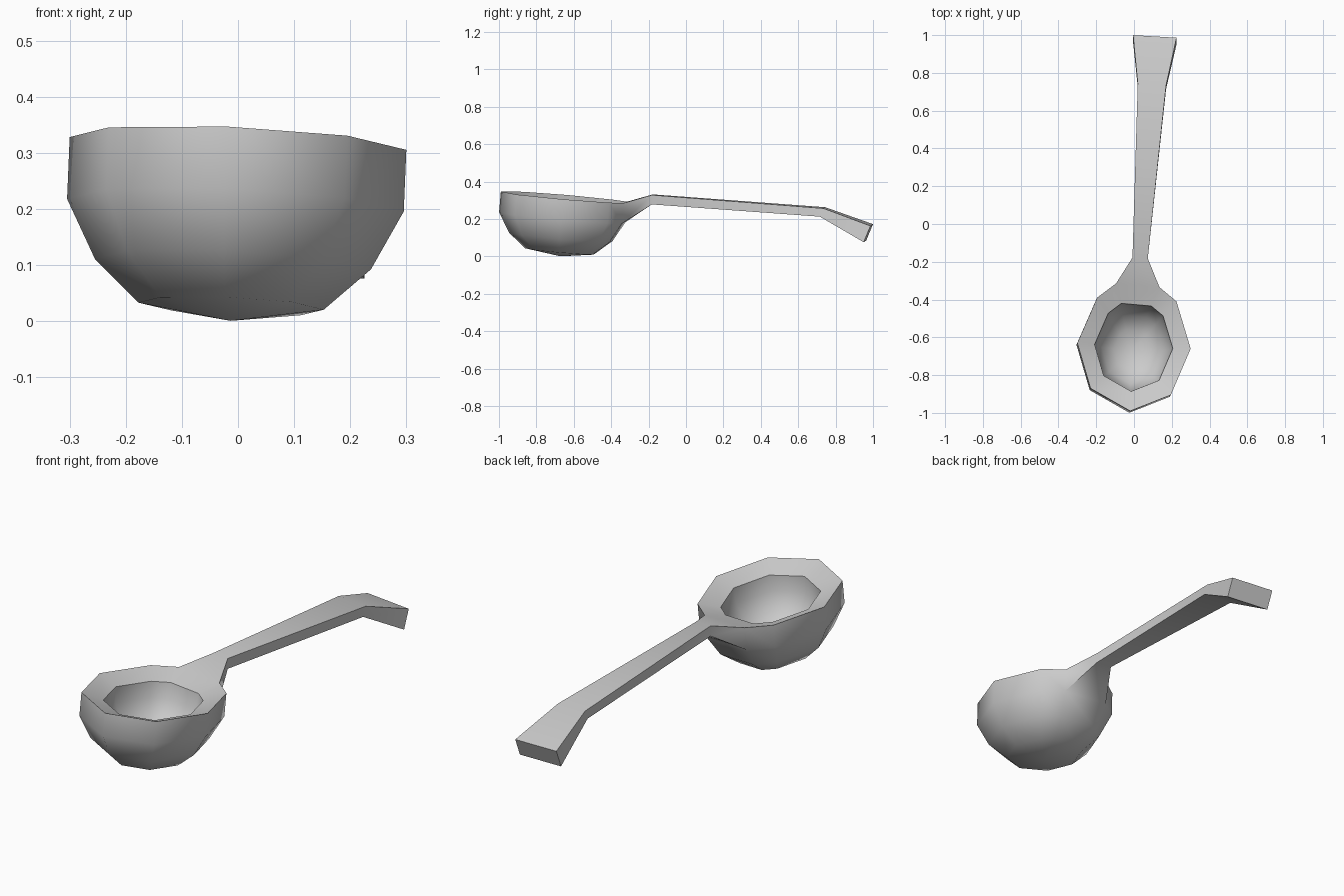
import bpy
import bmesh
import math
from mathutils import Vector

cube = bpy.data.objects.get("Cube")
if cube:
    bpy.data.objects.remove(cube, do_unlink=True)

metal = bpy.data.materials.new("plain_grey")
metal.use_nodes = True
grey = (0.6, 0.6, 0.6, 1)
metal.diffuse_color = grey
metal.node_tree.nodes["Principled BSDF"].inputs["Base Color"].default_value = grey

# Bowl outline; the edge between points NECK and NECK + 1 joins the handle
OUTLINE = [(-0.02, -0.99), (0.195, -0.905), (0.30, -0.66), (0.225, -0.41),
           (0.135, -0.335), (-0.095, -0.315), (-0.195, -0.39),
           (-0.30, -0.63), (-0.23, -0.87)]
NECK = 4
CENTRE = Vector((0, -0.645))
TILT = Vector((0.042, 0.085))

bm = bmesh.new()


def bowl_point(xy, scale, depth):
    """Point on the tilted bowl: outline scaled, then sunk along the bowl axis."""
    p = CENTRE + (Vector(xy) - CENTRE) * scale
    z = 0.317 - TILT.dot(p - CENTRE) - depth
    return bm.verts.new((p.x - TILT.x * depth, p.y - TILT.y * depth, z))


def bridge(a, b, skip=None):
    n = len(a)
    for i in range(n):
        if i != skip:
            j = (i + 1) % n
            bm.faces.new((a[i], b[i], b[j], a[j]))


def ring(scale, depth):
    return [bowl_point(p, scale, depth) for p in OUTLINE]


def shell(start, levels, floor, skip=None):
    """Stack of rings below the start ring, closed by a single low point."""
    previous, first = start, None
    for level in levels:
        current = ring(*level)
        bridge(previous, current, skip)
        first = first or current
        previous, skip = current, None
    tip = bowl_point(CENTRE, 0, floor)
    for i, v in enumerate(previous):
        bm.faces.new((v, tip, previous[(i + 1) % len(previous)]))
    return first


# Bowl: outside, then sloping lip and hollow
rim = ring(1, 0)
shoulder = shell(rim, [(1, 0.11), (0.82, 0.215), (0.55, 0.29)], 0.316, NECK)
shell(rim, [(0.69, 0.035), (0.67, 0.11), (0.54, 0.19), (0.32, 0.24)], 0.255)

# Handle: box sections (left x, right x, top y, top z, bottom y, bottom z)
section = [rim[NECK], rim[NECK + 1], shoulder[NECK + 1], shoulder[NECK]]
for x0, x1, yt, zt, yb, zb in [(-0.008, 0.073, -0.18, 0.33, -0.18, 0.28),
                               (0.02, 0.17, 0.74, 0.26, 0.72, 0.216),
                               (-0.005, 0.225, 0.993, 0.168, 0.957, 0.081)]:
    mid = (x0 + x1) / 2
    new = [bm.verts.new((x, y - 0.06 * (x - mid), z - 0.042 * (x - mid)))
           for x, y, z in [(x1, yt, zt), (x0, yt, zt), (x0, yb, zb), (x1, yb, zb)]]
    bridge(section, new)
    section = new
bm.faces.new(section)

bmesh.ops.recalc_face_normals(bm, faces=bm.faces[:])
mesh = bpy.data.meshes.new("ladle")
bm.to_mesh(mesh)
bm.free()
mesh.materials.append(metal)
ladle = bpy.data.objects.new("ladle", mesh)
bpy.context.collection.objects.link(ladle)

# Smooth bowl with crisp rim and handle edges
bpy.context.view_layer.objects.active = ladle
ladle.select_set(True)
bpy.ops.object.shade_smooth_by_angle(angle=math.radians(60))
